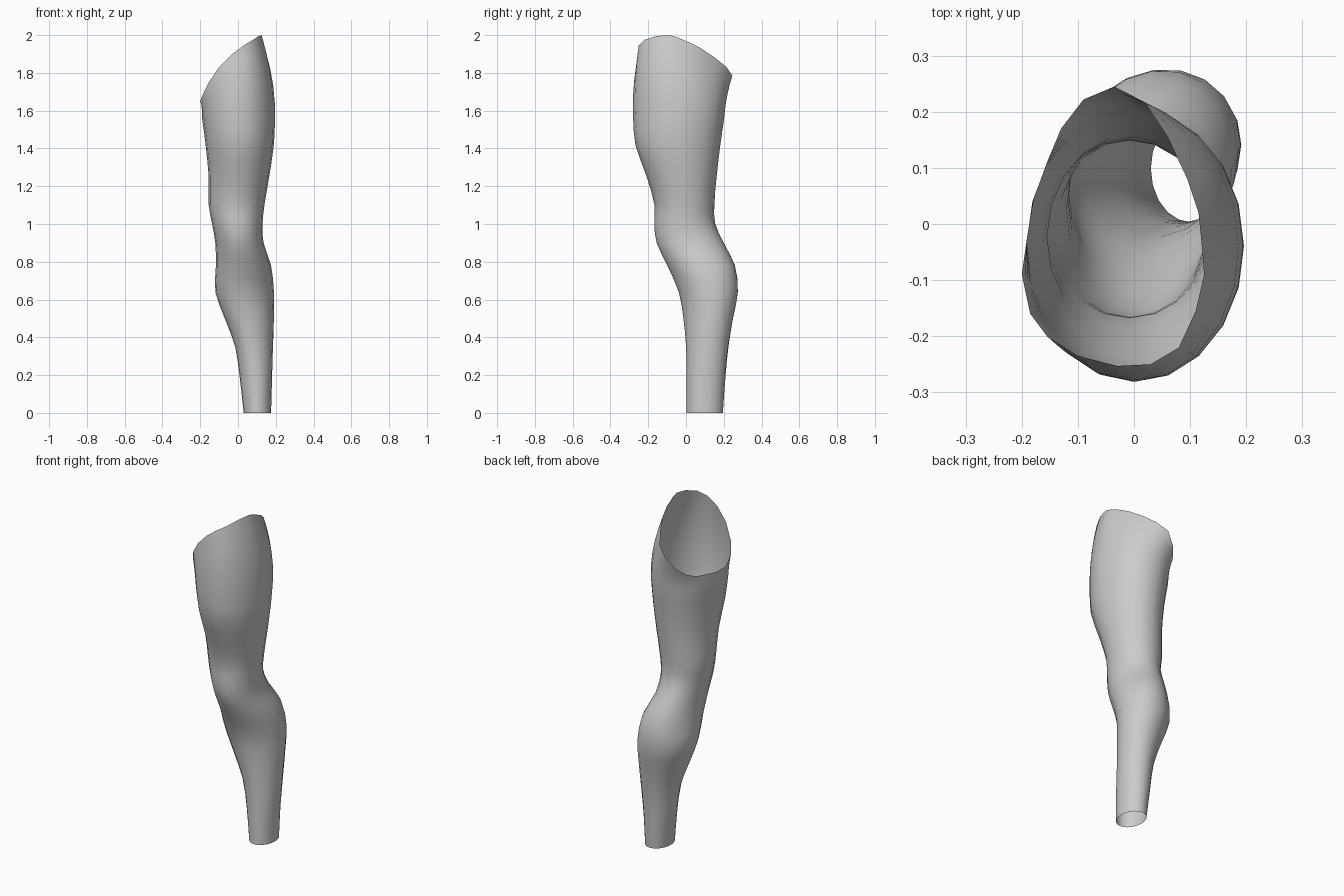
import bpy, bmesh
from math import sin, cos, pi, radians
from mathutils import Vector

if "Cube" in bpy.data.objects:
    bpy.data.objects.remove(bpy.data.objects["Cube"])

# Leg cross-sections: z, x min, x max, y min, y max, skew in degrees
SECTIONS = [
    (0.00, 0.030, 0.175, 0.003, 0.195, 0),
    (0.18, 0.010, 0.180, 0.003, 0.208, 0),
    (0.35, -0.015, 0.185, 0.000, 0.225, 5),
    (0.50, -0.070, 0.190, -0.015, 0.250, 8),
    (0.64, -0.120, 0.190, -0.040, 0.276, 8),
    (0.78, -0.117, 0.175, -0.100, 0.260, 6),
    (0.90, -0.120, 0.135, -0.155, 0.200, 0),
    (1.00, -0.137, 0.130, -0.168, 0.155, 0),
    (1.10, -0.155, 0.140, -0.167, 0.150, 0),
    (1.25, -0.155, 0.165, -0.208, 0.162, 0),
    (1.42, -0.172, 0.190, -0.268, 0.182, 0),
    (1.56, -0.190, 0.196, -0.280, 0.202, 0),
]
# Slanted opening at the hip, counter-clockwise from the +x side
RIM = [
    (.122, -.05, 1.99), (.115, .02, 1.96), (.095, .08, 1.93), (.06, .155, 1.88),
    (.02, .215, 1.83), (-.035, .245, 1.785), (-.09, .222, 1.72), (-.13, .17, 1.675),
    (-.155, .11, 1.655), (-.177, .05, 1.65), (-.19, -.02, 1.64), (-.2, -.09, 1.65),
    (-.185, -.16, 1.69), (-.155, -.2, 1.75), (-.1, -.235, 1.83), (-.03, -.253, 1.9),
    (.03, -.25, 1.945), (.08, -.22, 1.975), (.11, -.155, 1.995), (.125, -.09, 2.0),
]
N = len(RIM)


def ring(z, x0, x1, y0, y1, skew):
    s = radians(skew)
    return [Vector(((x0 + x1) / 2 + (x1 - x0) / 2 * cos(2 * pi * i / N),
                    (y0 + y1) / 2 + (y1 - y0) / 2 * sin(2 * pi * i / N + s), z))
            for i in range(N)]


def slope(keys, k, i):
    a, b = keys[max(k - 1, 0)][i], keys[min(k + 1, len(keys) - 1)][i]
    return (b - a) / (b.z - a.z)


keys = [ring(*s) for s in SECTIONS]
rings = []

# Smooth rings from ankle to upper thigh
for k in range(len(keys) - 1):
    for t in (0, 0.5):
        row = []
        for i in range(N):
            a, b = keys[k][i], keys[k + 1][i]
            h = b.z - a.z
            row.append(a * (2*t**3 - 3*t**2 + 1) + slope(keys, k, i) * h * (t**3 - 2*t**2 + t)
                       + b * (3*t**2 - 2*t**3) + slope(keys, k + 1, i) * h * (t**3 - t**2))
        rings.append(row)
rings.append(keys[-1])

# Upper thigh bends into the slanted rim
STEPS = 5
for j in range(1, STEPS + 1):
    t = j / STEPS
    row = []
    for i in range(N):
        a, b = keys[-1][i], Vector(RIM[i])
        m = slope(keys, len(keys) - 1, i) * (b.z - a.z)
        m.x *= 0.5
        m.y *= 0.5
        row.append(a + m * t + (b - a - m) * t * t)
    rings.append(row)

# Open-ended skin
bm = bmesh.new()
rows = [[bm.verts.new(p) for p in r] for r in rings]
for lo, hi in zip(rows, rows[1:]):
    for i in range(N):
        j = (i + 1) % N
        bm.faces.new((lo[i], lo[j], hi[j], hi[i]))
for f in bm.faces:
    f.smooth = True
mesh = bpy.data.meshes.new("leg")
bm.to_mesh(mesh)
bm.free()
leg = bpy.data.objects.new("leg", mesh)
bpy.context.collection.objects.link(leg)
